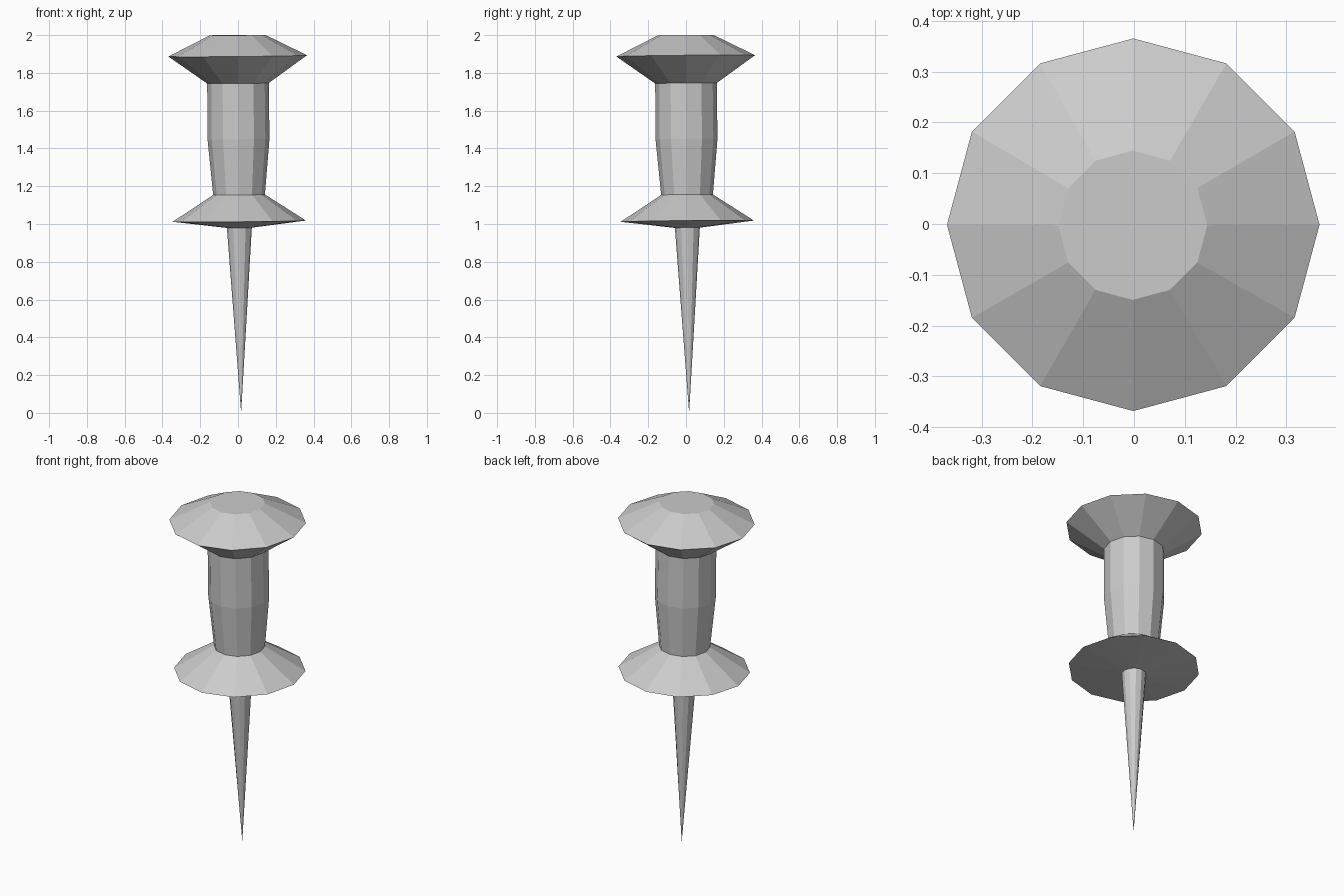
import bpy, bmesh, math

if "Cube" in bpy.data.objects:
    bpy.data.objects.remove(bpy.data.objects["Cube"])

SIDES = 12
TILT = 0.0095      # the whole pin leans very slightly
TIP = 0.0165       # offset of the needle tip


def lathe(name, profile):
    """Revolve (radius, z) points into a closed, flat-shaded solid."""
    bm = bmesh.new()
    rings = []
    for r, z in profile:
        n = SIDES if r > 0 else 1
        ring = []
        for i in range(n):
            a = 2 * math.pi * i / SIDES
            x, y = r * math.cos(a), r * math.sin(a)
            ring.append(bm.verts.new((x + TIP - TILT * z,
                                      y + TIP - TILT * z,
                                      z + TILT * (x + y))))
        rings.append(ring)
    for lo, hi in zip(rings, rings[1:]):
        for i in range(SIDES):
            j = (i + 1) % SIDES
            if len(lo) == 1:
                bm.faces.new((lo[0], hi[j], hi[i]))
            else:
                bm.faces.new((lo[i], lo[j], hi[j], hi[i]))
    for ring in (rings[0], rings[-1]):
        if len(ring) > 1:
            bm.faces.new(ring)
    bmesh.ops.recalc_face_normals(bm, faces=bm.faces)
    mesh = bpy.data.meshes.new(name)
    bm.to_mesh(mesh)
    bm.free()
    obj = bpy.data.objects.new(name, mesh)
    bpy.context.collection.objects.link(obj)
    return obj


# Needle
lathe("needle", [(0, 0), (0.066, 0.98)])

# Plastic grip: lower flange, bulged shaft and domed head in one profile
lathe("grip", [(0.066, 0.98), (0.353, 1.015), (0.137, 1.155),
               (0.164, 1.45), (0.163, 1.745), (0.367, 1.89), (0.147, 2.0)])
